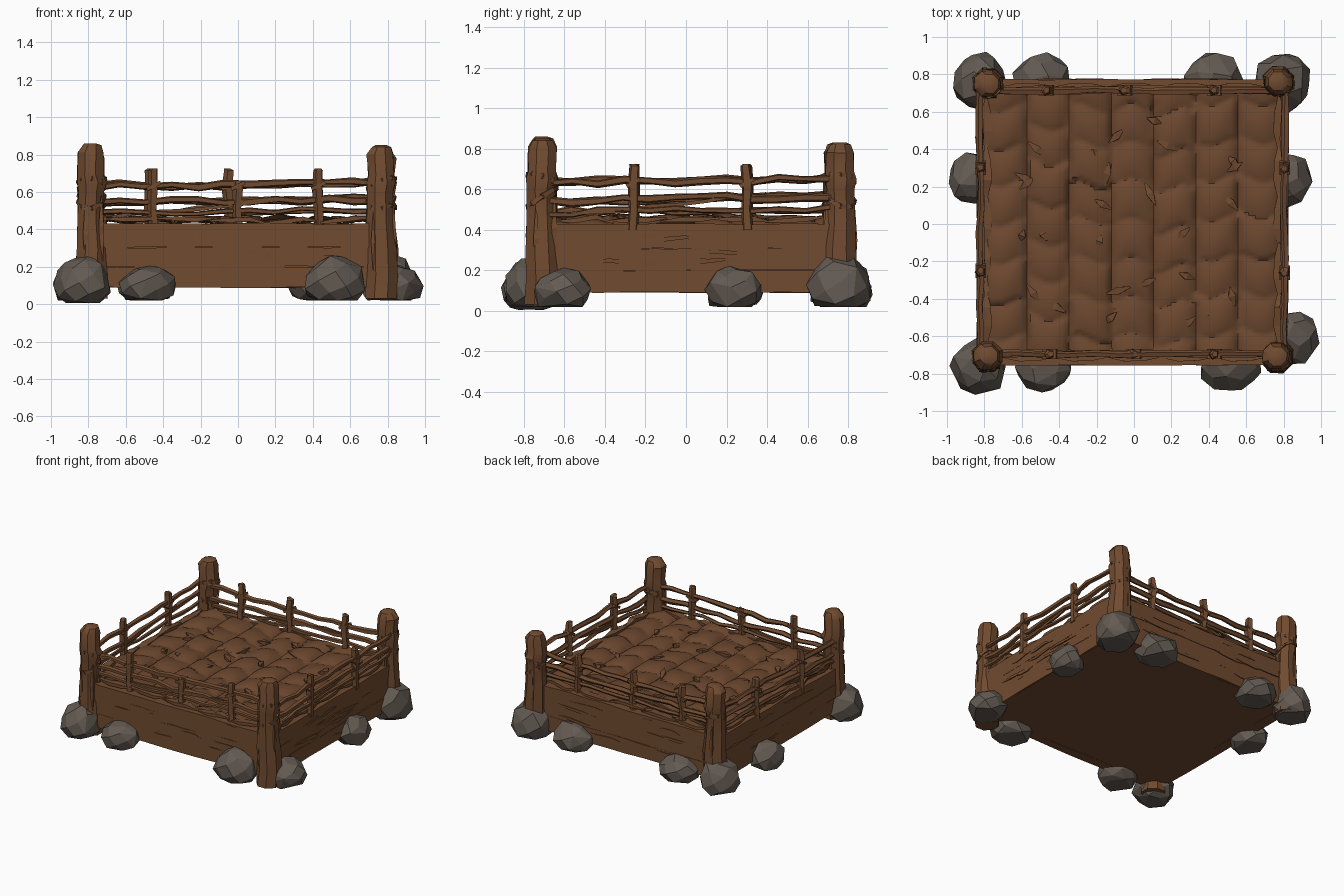
import bpy, bmesh, math, random
from mathutils import Vector

random.seed(7)
rnd = random.uniform
if "Cube" in bpy.data.objects:
    bpy.data.objects.remove(bpy.data.objects["Cube"])


def material(name, colour):
    m = bpy.data.materials.new(name)
    m.use_nodes = True
    m.diffuse_color = (*colour, 1)
    m.node_tree.nodes["Principled BSDF"].inputs["Base Color"].default_value = (*colour, 1)
    return m


WOOD = material("brown wood", (0.165, 0.070, 0.029))
SOIL = material("brown soil", (0.150, 0.064, 0.028))
STONE = material("grey stone", (0.125, 0.103, 0.085))


def finish(bm, name, mat, smooth=None):
    bmesh.ops.recalc_face_normals(bm, faces=bm.faces)
    mesh = bpy.data.meshes.new(name)
    bm.to_mesh(mesh)
    bm.free()
    ob = bpy.data.objects.new(name, mesh)
    bpy.context.collection.objects.link(ob)
    mesh.materials.append(mat)
    if smooth:
        bpy.ops.object.select_all(action='DESELECT')
        ob.select_set(True)
        bpy.context.view_layer.objects.active = ob
        bpy.ops.object.shade_smooth_by_angle(angle=math.radians(smooth))
    return ob


def loft(bm, pts, sizes, sides=4, jitter=0.0):
    """Skin rings of half-sizes (across, up) along a path."""
    pts = [Vector(p) for p in pts]
    d = (pts[-1] - pts[0]).normalized()
    u = Vector((1, 0, 0)) if abs(d.z) > 0.8 else d.cross(Vector((0, 0, 1))).normalized()
    v = u.cross(d)
    k = 1 / math.cos(math.pi / sides)
    rings = []
    for p, (a, b) in zip(pts, sizes):
        ring = []
        for i in range(sides):
            t = math.tau * (i + 0.5) / sides
            r = k * (1 + rnd(-jitter, jitter))
            ring.append(bm.verts.new(p + u * a * r * math.cos(t) + v * b * r * math.sin(t)))
        rings.append(ring)
    for lo, hi in zip(rings, rings[1:]):
        for i in range(sides):
            j = (i + 1) % sides
            bm.faces.new((lo[i], lo[j], hi[j], hi[i]))
    bm.faces.new(rings[0])
    bm.faces.new(rings[-1])


def wavy(a, b, n, amp):
    """Path from a to b with random wobble."""
    a, b = Vector(a), Vector(b)
    return [a.lerp(b, i / n) + Vector((rnd(-amp, amp) * 0.5, rnd(-amp, amp) * 0.5, rnd(-amp, amp)))
            for i in range(n + 1)]


X0, X1, Y0, Y1 = -0.84, 0.825, -0.755, 0.775      # outer faces of the bed
SIDES = {  # start, end, inward direction
    "front": ((X0, Y0), (X1, Y0), (0, 1)),
    "back": ((X0, Y1), (X1, Y1), (0, -1)),
    "left": ((X1, Y0), (X1, Y1), (-1, 0)),
    "right": ((X0, Y0), (X0, Y1), (1, 0)),
}


def on_side(side, t, z, inset):
    a, b, n = SIDES[side]
    return Vector((a[0] + (b[0] - a[0]) * t + n[0] * inset,
                   a[1] + (b[1] - a[1]) * t + n[1] * inset, z))


# Solid core of the bed
bm = bmesh.new()
loft(bm, [(0, Y0 + 0.02, 0.24), (0, Y1 - 0.02, 0.24)], [(0.81, 0.15)] * 2)
finish(bm, "bed_core", WOOD)

# Stacked wall planks, with long splinters lying over the seams
for side in SIDES:
    bm = bmesh.new()
    for z0, z1 in ((0.09, 0.20), (0.20, 0.305), (0.305, 0.43)):
        ends = on_side(side, 0.02, 0, 0.043), on_side(side, 0.98, 0, 0.043)
        out = rnd(0, 0.008)
        pts, sizes = [], []
        for i in range(11):
            p = ends[0].lerp(ends[1], i / 10)
            p.z = (z0 + z1) / 2 + (rnd(-0.004, 0.004) if z0 > 0.1 else 0)
            pts.append(p)
            sizes.append((0.036 + out + rnd(-0.003, 0.003), (z1 - z0) / 2 + rnd(-0.003, 0.004)))
        loft(bm, pts, sizes)
    finish(bm, "wall_planks_" + side, WOOD, 35)
    bm = bmesh.new()
    for i in range(9):
        t, z, w = rnd(0.12, 0.7), rnd(0.13, 0.42), rnd(0.1, 0.22)
        pts = [on_side(side, t + w * s, z + rnd(-0.012, 0.012), 0.006) for s in (0, 0.3, 0.7, 1)]
        loft(bm, pts, [(0.002, 0.001), (0.008, 0.011), (0.008, 0.009), (0.002, 0.001)])
    # Ragged bark strips along the rim
    for i in range(5):
        t = 0.07 + i * 0.17
        pts = [on_side(side, t + 0.19 * s, 0.435 + rnd(-0.005, 0.03), 0.05) for s in (0, 0.35, 0.7, 1)]
        loft(bm, pts, [(0.006, 0.003), (0.03, 0.012), (0.025, 0.012), (0.005, 0.003)])
    finish(bm, "wall_splinters_" + side, WOOD)

# Lumpy soil: columns of rounded clods
N, COLS = 84, 7
shift = [rnd(0, 1) for _ in range(COLS)]
lift = [[rnd(-0.012, 0.014) for _ in range(10)] for _ in range(COLS)]
bm = bmesh.new()
bmesh.ops.create_grid(bm, x_segments=N, y_segments=N, size=0.5)
for v in bm.verts:
    cx = (v.co.x + 0.5) * COLS * 0.9999
    c = min(COLS - 1, int(cx + 0.08 * math.sin(v.co.y * 21)) if cx > 0.5 else 0)
    cy = (v.co.y + 0.5) * 7 + shift[c] + 0.12 * math.sin(cx * 5)
    fx, fy = abs(math.sin(math.pi * cx)), abs(math.sin(math.pi * cy))
    z = 0.425 + 0.042 * (fx ** 0.6) * (0.45 + 0.55 * fy ** 0.6) + lift[c][int(cy) % 10]
    v.co = ((v.co.x * 1.58) - 0.008, v.co.y * 1.44 + 0.01, z)
finish(bm, "soil", SOIL, 40)

# Loose chips pressed into the soil
bm = bmesh.new()
for i in range(26):
    p = Vector((rnd(-0.65, 0.65), rnd(-0.58, 0.6), 0.455))
    a = rnd(0, math.tau)
    d = Vector((math.cos(a), math.sin(a), rnd(-0.1, 0.3))) * rnd(0.03, 0.07)
    loft(bm, [p - d, p, p + d], [(0.004, 0.004), (0.02, 0.016), (0.003, 0.003)])
finish(bm, "soil_chips", SOIL)

# Corner posts with bevelled tops, flared feet and bark wraps
POSTS = {
    "front_right": (-0.785, -0.71, 0.86), "front_left": (0.765, -0.71, 0.85),
    "back_right": (-0.78, 0.75, 0.83), "back_left": (0.77, 0.76, 0.83),
}
for name, (x, y, top) in POSTS.items():
    profile = ((0.03, 0.082), (0.15, 0.085), (0.3, 0.08), (0.45, 0.072), (0.6, 0.068),
               (0.65, 0.077), (0.69, 0.068), (top - 0.05, 0.07), (top - 0.01, 0.05), (top, 0.03))
    bm = bmesh.new()
    loft(bm, [(x + rnd(-0.006, 0.006), y + rnd(-0.006, 0.006), z) for z, r in profile],
         [(r, r) for z, r in profile], 8, 0.05)
    finish(bm, "post_" + name, WOOD, 32)
    bm = bmesh.new()
    for z, tilt in ((0.64, 0.035), (0.56, -0.05)):
        ph = rnd(0, math.tau)
        for i in range(8):
            a, b = (Vector((x + 0.073 * math.cos(t), y + 0.073 * math.sin(t),
                            z + tilt * math.sin(t + ph)))
                    for t in (math.tau * i / 8, math.tau * (i + 1.15) / 8))
            w = rnd(0.008, 0.016)
            loft(bm, [a, b], [(0.008, w), (0.008, w * 0.7)])
    # Long bark slabs down the trunk
    for i in range(5):
        t, r = rnd(0, math.tau), 0.074
        px, py = x + r * math.cos(t), y + r * math.sin(t)
        z = rnd(0.3, 0.42)
        loft(bm, [(px, py, z - 0.15), (px, py, z), (px, py, z + 0.16)],
             [(0.004, 0.004), (0.014, 0.014), (0.003, 0.003)])
    finish(bm, "post_bark_" + name, WOOD)

# Fence: wavy branches and upright pickets on each side
PICKETS = {"front": (-0.45, 0.0, 0.43), "back": (-0.47, -0.05, 0.43),
           "left": (-0.26, 0.30), "right": (-0.25, 0.30)}
for side, spots in PICKETS.items():
    inset = 0.06 if side in ("front", "back") else 0.02
    bm = bmesh.new()
    for z, r in ((0.64, 0.016), (0.555, 0.017), (0.495, 0.013)):
        pts = wavy(on_side(side, 0.04, z - 0.01, inset), on_side(side, 0.96, z + 0.01, inset), 11, 0.014)
        loft(bm, pts, [(r * rnd(0.8, 1.1), r * rnd(0.75, 1.15)) for _ in pts], 5, 0.1)
    # Thin twig crossing the branches
    pts = wavy(on_side(side, 0.1, 0.47, inset), on_side(side, 0.75, 0.575, inset), 7, 0.01)
    loft(bm, pts, [(0.008, 0.009)] * 7 + [(0.003, 0.003)], 4)
    finish(bm, "fence_rails_" + side, WOOD, 30)
    bm = bmesh.new()
    lo, hi = (X0, X1) if side in ("front", "back") else (Y0, Y1)
    for i, s in enumerate(spots):
        top = 0.66 if (side == "front" and i == 1) else 0.725
        t = (s - lo) / (hi - lo)
        pts = [on_side(side, t + rnd(-0.005, 0.005), z, inset) for z in (0.40, 0.5, 0.62, top - 0.01, top)]
        loft(bm, pts, [(w, w) for w in (0.024, 0.022, 0.025, 0.021, 0.014)], 5, 0.1)
        # Lashing where the picket meets the top branch
        loft(bm, [on_side(side, t - 0.022, 0.615, inset), on_side(side, t + 0.022, 0.65, inset)],
             [(0.028, 0.01)] * 2)
    finish(bm, "fence_pickets_" + side, WOOD)

# Faceted boulders around the foot: centre x, y, half-widths x, y, top
ROCKS = ((-0.83, -0.765, 0.155, 0.155, 0.27), (-0.485, -0.76, 0.155, 0.14, 0.21),
         (0.515, -0.755, 0.17, 0.15, 0.27), (0.85, -0.61, 0.14, 0.15, 0.21),
         (0.83, 0.24, 0.125, 0.145, 0.22), (-0.865, 0.24, 0.135, 0.145, 0.22),
         (-0.825, 0.765, 0.145, 0.155, 0.27), (-0.49, 0.77, 0.16, 0.15, 0.21),
         (0.43, 0.77, 0.17, 0.15, 0.22), (0.795, 0.755, 0.16, 0.165, 0.3))
for i, (x, y, a, b, top) in enumerate(ROCKS):
    bm = bmesh.new()
    for k in range(34):
        # Evenly spread points, roughened, then wrapped in a hull
        h = 1 - 2 * (k + 0.5) / 34
        t = k * 2.39996 + i
        r = math.sqrt(1 - h * h)
        p = Vector((r * math.cos(t), r * math.sin(t), h)) * rnd(0.9, 1.06)
        z = 0.10 + p.z * ((top - 0.10) if p.z > 0 else 0.13)
        bm.verts.new((x + p.x * a, y + p.y * b, max(z, 0.02 if i else 0.005)))
    hull = bmesh.ops.convex_hull(bm, input=bm.verts)
    bmesh.ops.delete(bm, geom=list({v for v in hull["geom_interior"] + hull["geom_unused"]
                                    if isinstance(v, bmesh.types.BMVert)}), context='VERTS')
    bmesh.ops.dissolve_limit(bm, angle_limit=math.radians(14), verts=bm.verts, edges=bm.edges)
    finish(bm, "rock_%d" % (i + 1), STONE)
